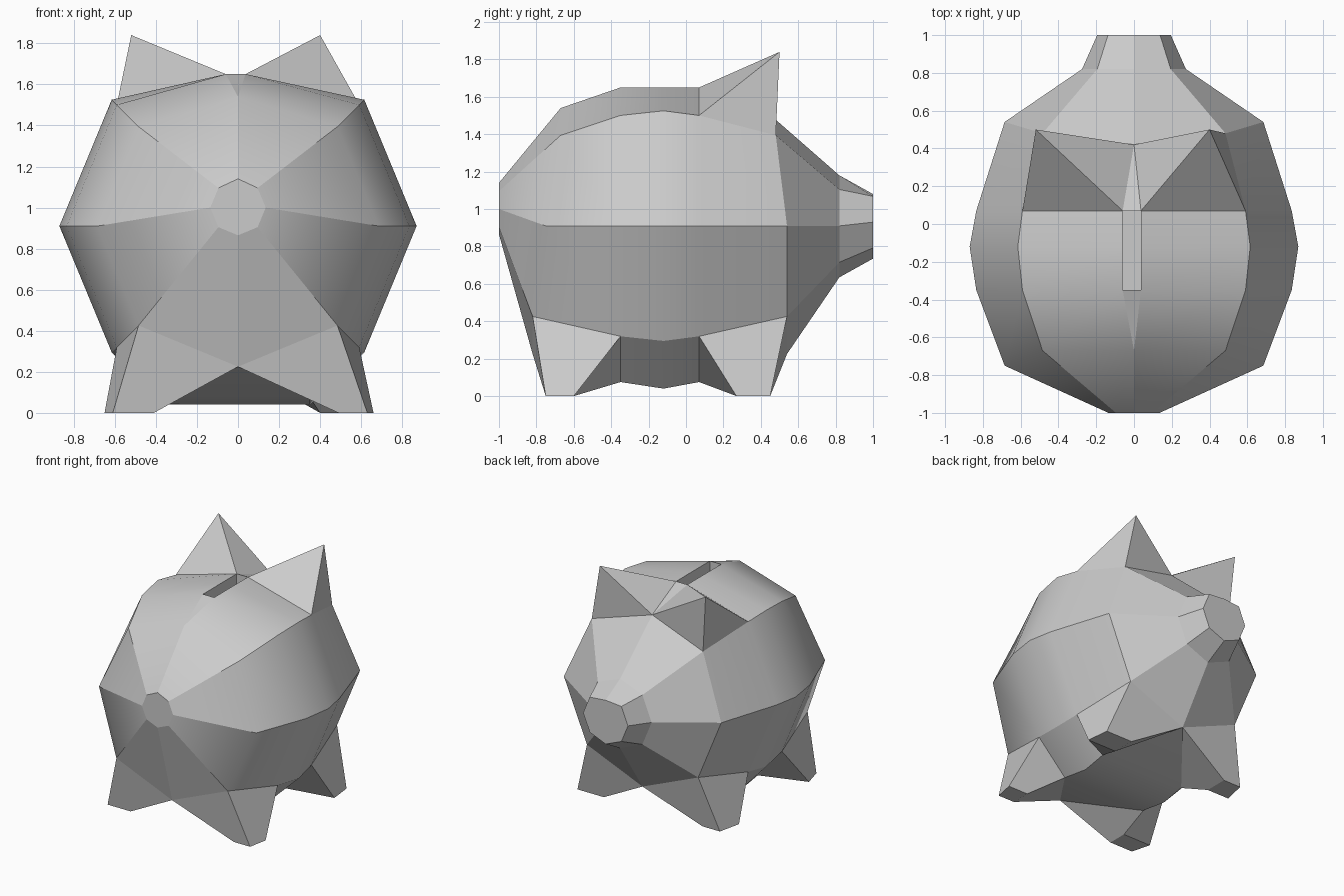
import bpy, bmesh

if "Cube" in bpy.data.objects:
    bpy.data.objects.remove(bpy.data.objects["Cube"])

C = 0.7071
# Body rings from tail end to snout: radius, centre z, top z,
# then y of the top, upper, side, lower and bottom corners, and slot width flag
RINGS = [
    (0.135, 1.00, 1.14, (-1, -1, -1, -1, -1), 0),
    (0.685, 0.91, 1.54, (-.67, -.67, -.75, -.82, -.82), 0),
    (0.835, 0.91, 1.65, (-.35,) * 5, 1),
    (0.870, 0.91, 1.65, (-.12,) * 5, 1),
    (0.835, 0.91, 1.65, (.07,) * 5, 1),
    (0.685, 0.91, 1.53, (.42, .48, .54, .54, .54), 0),
    (0.275, 0.91, 1.18, (.82,) * 5, 0),
    (0.195, 0.93, 1.08, (1,) * 5, 0),
]
SLOT_R, SLOT_L = 0.037, -0.06      # coin slot edges
BELLY_R, BELLY_L = 0.35, -0.38     # flat belly edges
bm = bmesh.new()


def make_ring(r, cz, top, ys, flag):
    half = [(C * r, ys[1], cz + C * r), (r, ys[2], cz), (C * r, ys[3], cz - C * r)]
    pts = [(SLOT_R * flag, ys[0], top)] + half + [(BELLY_R * flag, ys[4], cz - r)]
    pts += [(BELLY_L * flag, ys[4], cz - r)] + [(-x, y, z) for x, y, z in reversed(half)]
    pts += [(SLOT_L * flag, ys[0], top)]
    return [bm.verts.new(p) for p in pts]


def pull_out(corners, end):
    """Replace a panel by a limb: a tip (one point) or a ring of points with a cap."""
    new = [bm.verts.new(p) for p in end]
    n = len(corners)
    for k in range(n):
        a, b = corners[k], corners[(k + 1) % n]
        if len(new) == 1:
            bm.faces.new((a, b, new[0]))
        else:
            bm.faces.new((a, b, new[(k + 1) % n], new[k]))
    if len(new) > 1:
        bm.faces.new(new)


def foot(x_in, x_rear, x_fore, y0, y1):
    """Corners: outer rear, outer fore, inner fore, inner rear."""
    return [(x_rear, y0, 0), (x_fore, y1, 0), (x_in, y1, 0), (x_in, y0, 0)]


rings = [make_ring(*r) for r in RINGS]

# Legs and ears grow out of these (ring, strip) panels
feet = {
    (1, 3): foot(.49, .63, .66, -.75, -.60),
    (1, 5): foot(-.41, -.61, -.65, -.75, -.60),
    (4, 3): foot(.40, .65, .63, .27, .45),
    (4, 5): foot(-.46, -.65, -.61, .27, .45),
}
ears = {(4, 0): (.40, .50, 1.84), (4, 8): (-.52, .50, 1.84)}

# Body skin: smooth around the barrel, flat on the limbs and the snout
for i in range(7):
    for j in range(10):
        k = (j + 1) % 10
        a, b, c, d = rings[i][j], rings[i + 1][j], rings[i + 1][k], rings[i][k]
        if j == 9 and i in (2, 3):
            continue                      # coin slot opening
        if (i, j) in ears:
            pull_out([a, b, c, d], [ears[i, j]])
        elif (i, j) in feet:
            f = feet[i, j]
            order = [0, 1, 2, 3] if j == 3 else [3, 2, 1, 0]
            pull_out([a, b, c, d], [f[n] for n in order])
        else:
            bm.faces.new((a, b, c, d)).smooth = i < 5

# Flat tail and snout ends
bm.faces.new(rings[0])
bm.faces.new(list(reversed(rings[7])))

# Coin slot recess
rim = [rings[i][0] for i in (2, 3, 4)] + [rings[i][9] for i in (4, 3, 2)]
pull_out(rim, [(v.co.x, v.co.y, v.co.z - 0.12) for v in rim])

bmesh.ops.remove_doubles(bm, verts=bm.verts, dist=0.001)
bmesh.ops.recalc_face_normals(bm, faces=bm.faces)

# Lengthwise edges stay sharp
for e in bm.edges:
    p, q = (v.co for v in e.verts)
    e.smooth = abs(p.y - q.y) < 0.1

mesh = bpy.data.meshes.new("pig_money_box")
bm.to_mesh(mesh)
bm.free()
grey = bpy.data.materials.new("mid_grey")
grey.diffuse_color = (.55, .55, .55, 1)
grey.use_nodes = True
grey.node_tree.nodes["Principled BSDF"].inputs["Base Color"].default_value = grey.diffuse_color
mesh.materials.append(grey)
pig = bpy.data.objects.new("pig_money_box", mesh)
bpy.context.collection.objects.link(pig)
